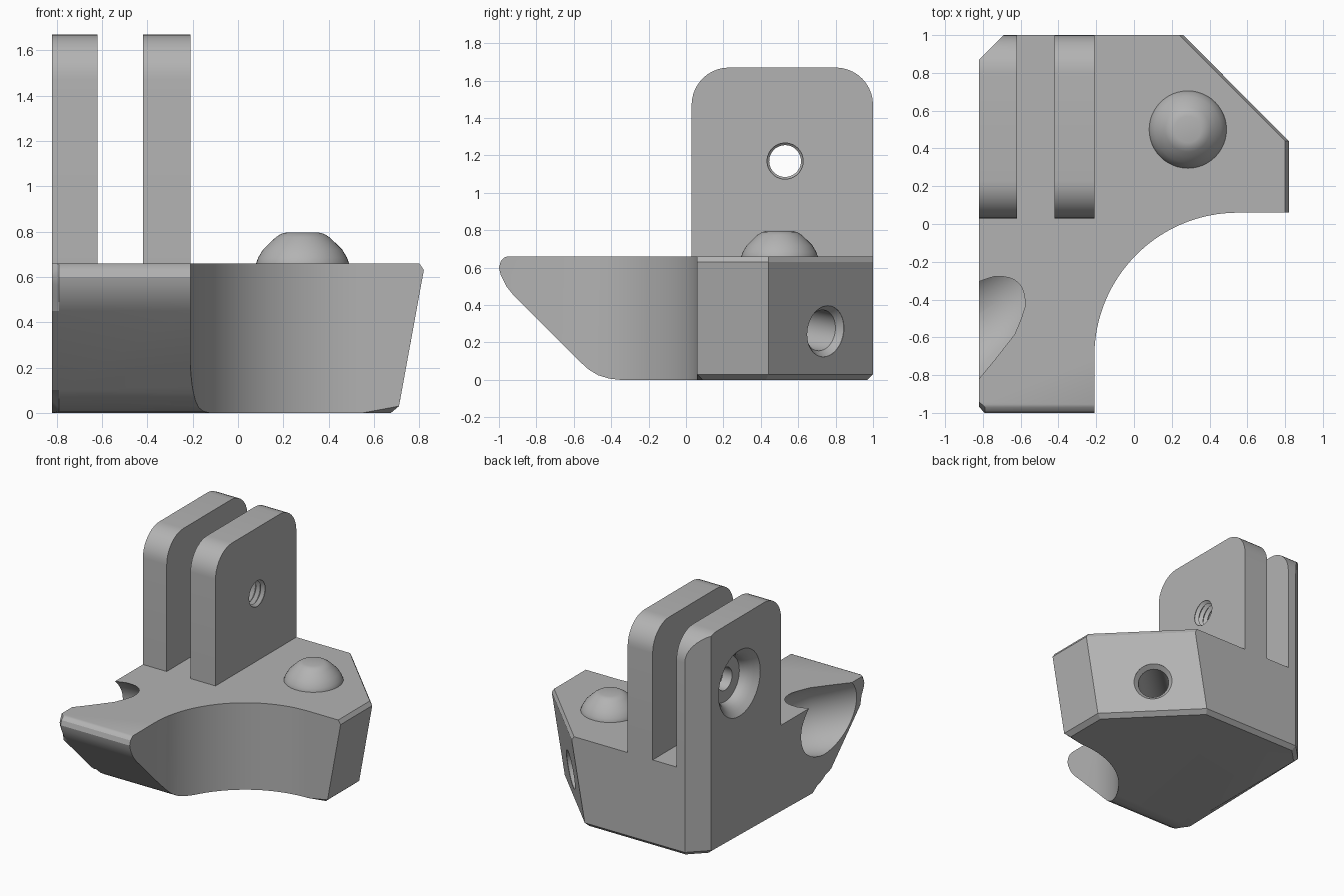
import bpy
import bmesh
from math import cos, sin, pi, radians
from mathutils import Vector

cube = bpy.data.objects.get("Cube")
if cube:
    bpy.data.objects.remove(cube, do_unlink=True)

grey = bpy.data.materials.new("plain grey")
grey.use_nodes = True
grey.diffuse_color = (0.45, 0.45, 0.45, 1)
grey.node_tree.nodes["Principled BSDF"].inputs["Base Color"].default_value = grey.diffuse_color


def finish(name, bm):
    bmesh.ops.recalc_face_normals(bm, faces=bm.faces)
    mesh = bpy.data.meshes.new(name)
    bm.to_mesh(mesh)
    bm.free()
    mesh.materials.append(grey)
    ob = bpy.data.objects.new(name, mesh)
    bpy.context.collection.objects.link(ob)
    return ob


def loft(rings):
    """Closed solid through rings of equal point count."""
    bm = bmesh.new()
    loops = [[bm.verts.new(p) for p in ring] for ring in rings]
    n = len(loops[0])
    for a, b in zip(loops, loops[1:]):
        for i in range(n):
            j = (i + 1) % n
            bm.faces.new((a[i], a[j], b[j], b[i]))
    bm.faces.new(loops[0][::-1])
    bm.faces.new(loops[-1])
    return bm


def revolve(name, profile, origin, axis, n=48):
    """Spin (height, radius) points about an axis."""
    turn = Vector(axis).to_track_quat('Z', 'Y')
    rings = [[Vector(origin) + turn @ Vector((r * cos(2 * pi * i / n), r * sin(2 * pi * i / n), h))
              for i in range(n)] for h, r in profile]
    return finish(name, loft(rings))


def select(ob):
    bpy.ops.object.select_all(action='DESELECT')
    ob.select_set(True)
    bpy.context.view_layer.objects.active = ob


def boolean(ob, cutter, operation):
    mod = ob.modifiers.new(operation, 'BOOLEAN')
    mod.operation = operation
    mod.solver = 'EXACT'
    mod.object = cutter
    select(ob)
    bpy.ops.object.modifier_apply(modifier=mod.name)


def smooth(ob):
    select(ob)
    bpy.ops.object.shade_smooth_by_angle(angle=radians(28))


def arc(cx, cy, r, start, end, n):
    return [(cx + r * cos(radians(start + (end - start) * i / n)),
             cy + r * sin(radians(start + (end - start) * i / n))) for i in range(n + 1)]


# Body plan, with the right-hand sides leaning inward toward the bottom
TOP = 0.66
left_part = [(-0.9, 0.79), (-0.9, -1.1), (-0.21, -1.1)] + arc(0.55, -0.7, 0.76, 180, 90, 32)
right_part = [(0.82, 0.06), (0.82, 0.44), (0.26, 1.0)]


def plan(z, shift):
    pts = left_part + [(x + shift, y) for x, y in right_part] + [(-0.69, 1.0)]
    return [(x, y, z) for x, y in pts]


bm = loft([plan(0, -0.115), plan(0.63, 0), plan(TOP, -0.02)])
bottom = [e for e in bm.edges if all(v.co.z < 0.001 for v in e.verts)]
bmesh.ops.bevel(bm, geom=bottom, offset=0.03, segments=1, profile=0.5, affect='EDGES')
body = finish("base_body", bm)

# Side outline with the sloping nose, chamfered along its outer left edge
outline = [(1.1, 0), (-0.35, 0), (-0.41, 0.007), (-0.47, 0.025), (-0.52, 0.055), (-0.57, 0.1),
           (-0.92, 0.45), (-0.96, 0.5), (-0.99, 0.56), (-1.0, 0.6), (-0.99, 0.635),
           (-0.97, 0.655), (-0.94, 0.665), (-0.85, 0.8), (1.1, 0.8)]
bm = loft([[(x, y, z) for y, z in outline] for x in (-0.82, 1.0)])
rim = [e for e in bm.edges if all(v.co.x < -0.81 and v.co.z < 0.66 for v in e.verts)]
bmesh.ops.bevel(bm, geom=rim, offset=0.03, segments=1, profile=0.5, affect='EDGES')
side_cutter = finish("side_cutter", bm)
boolean(body, side_cutter, 'INTERSECT')

# Diagonal bore: wide flared seat at the nose, small chamfered mouth at the back
bore = revolve("bore_cutter",
               [(-2.5, 0.255), (-1.74, 0.25), (-1.6, 0.225), (-1.5, 0.19), (-1.42, 0.15),
                (-1.4, 0.11), (-0.035, 0.11), (0, 0.138), (0.2, 0.138)],
               (0.445, 0.745, 0.26), (0.7, 0.7, -0.13))
boolean(body, bore, 'DIFFERENCE')
smooth(body)

# Two upright lugs with rounded top corners
lug_outline = ([(1.0, TOP)] + arc(0.8, 1.47, 0.2, 0, 90, 10)
               + arc(0.23, 1.47, 0.2, 90, 180, 10) + [(0.03, TOP)])
pin_centre = (0, 0.53, 1.17)
dish = [(-0.9, 0.26), (-0.82, 0.25), (-0.79, 0.215), (-0.76, 0.19), (-0.73, 0.175),
        (-0.7, 0.17), (-0.699, 0.085), (-0.5, 0.085)]
# Threaded hole made of shallow ring grooves
thread = [(-0.5 + 0.02 * i, 0.085 if i % 2 else 0.108) for i in range(20)]

lugs = []
for name, x0, x1, hole in (("left_side_lug", -0.82, -0.62, dish), ("middle_lug", -0.42, -0.21, thread)):
    bm = loft([[(x, y, z) for y, z in lug_outline] for x in (x0, x1)])
    if hole is dish:
        # Corner chamfer continuing up from the base
        bmesh.ops.bisect_plane(bm, geom=bm.verts[:] + bm.edges[:] + bm.faces[:],
                               plane_co=(-0.82, 0.87, 0), plane_no=(-1, 1, 0), clear_outer=True)
        bmesh.ops.holes_fill(bm, edges=[e for e in bm.edges if e.is_boundary], sides=0)
    lug = finish(name, bm)
    cutter = revolve("pin_cutter", hole, pin_centre, (1, 0, 0))
    boolean(lug, cutter, 'DIFFERENCE')
    bpy.data.objects.remove(cutter, do_unlink=True)
    smooth(lug)
    lugs.append(lug)

for helper in (side_cutter, bore):
    bpy.data.objects.remove(helper, do_unlink=True)

# Rounded button with a flat top
button = revolve("round_button",
                 [(-0.03, 0.205), (0, 0.205), (0.025, 0.196), (0.06, 0.175), (0.09, 0.145),
                  (0.115, 0.118), (0.13, 0.095), (0.136, 0.07)],
                 (0.285, 0.5, TOP), (0, 0, 1))
smooth(button)
